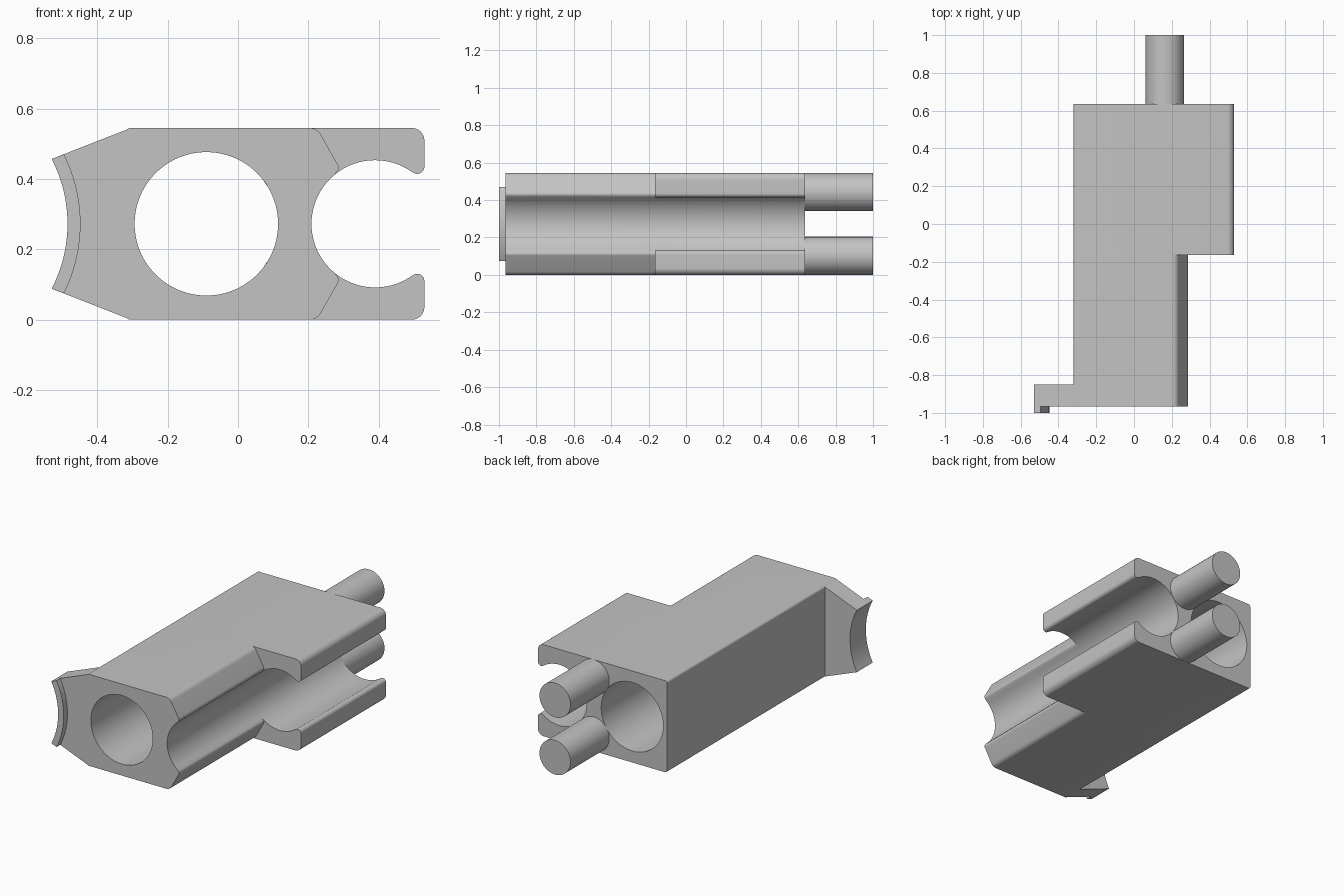
import bpy, bmesh
from math import sin, cos, radians
from mathutils import Vector

if "Cube" in bpy.data.objects:
    bpy.data.objects.remove(bpy.data.objects["Cube"])

HEIGHT = 0.545
MID = HEIGHT / 2
FRONT, STEP, BACK = -0.965, -0.165, 0.635

grey = bpy.data.materials.new("Grey plastic")
grey.use_nodes = True
grey.diffuse_color = (0.55, 0.55, 0.55, 1)
grey.node_tree.nodes["Principled BSDF"].inputs["Base Color"].default_value = grey.diffuse_color


def arc(cx, cz, r, start, end, steps):
    """Points along an arc, angles in degrees."""
    angles = [radians(start + (end - start) * i / steps) for i in range(steps + 1)]
    return [(cx + r * cos(a), cz + r * sin(a)) for a in angles]


def fillet(before, corner, after, r, steps=8):
    """Round one corner of an outline."""
    p = Vector(corner)
    u, v = (Vector(before) - p).normalized(), (Vector(after) - p).normalized()
    half = u.angle(v) / 2
    centre = p + (u + v).normalized() * r / sin(half)
    cut = r * cos(half) / sin(half)
    a, b = p + u * cut - centre, p + v * cut - centre
    return [tuple(centre + a.lerp(b, i / steps).normalized() * r) for i in range(steps + 1)]


def mirrored(upper):
    """Upper half of an outline reflected below the middle height, in reverse order."""
    return [(x, HEIGHT - z) for x, z in reversed(upper)]


def prism(name, outline, y0, y1, open_start=False):
    """Extrude an x-z outline along y."""
    bm = bmesh.new()
    face = bm.faces.new([bm.verts.new((x, y0, z)) for x, z in outline])
    moved = bmesh.ops.extrude_face_region(bm, geom=[face], use_keep_orig=True)["geom"]
    bmesh.ops.translate(bm, vec=(0, y1 - y0, 0),
                        verts=[g for g in moved if isinstance(g, bmesh.types.BMVert)])
    bmesh.ops.recalc_face_normals(bm, faces=bm.faces)
    if open_start:
        bmesh.ops.delete(bm, geom=[face], context='FACES_ONLY')
    mesh = bpy.data.meshes.new(name)
    bm.to_mesh(mesh)
    bm.free()
    mesh.materials.append(grey)
    ob = bpy.data.objects.new(name, mesh)
    bpy.context.collection.objects.link(ob)
    return ob


def combine(target, other, operation):
    """Apply a boolean and discard the second object."""
    mod = target.modifiers.new(operation.title(), 'BOOLEAN')
    mod.operation, mod.object, mod.solver = operation, other, 'EXACT'
    bpy.context.view_layer.objects.active = target
    bpy.ops.object.modifier_apply(modifier=mod.name)
    bpy.data.objects.remove(other)


def body_outline(right_upper, start):
    """Block outline with an open round channel on its right-hand edge."""
    left = fillet((0, HEIGHT), (-0.32, HEIGHT), (-0.32, 0), 0.014)
    upper = left[::-1] + right_upper
    channel = arc(0.39, MID, 0.181, start, 360 - start, (360 - 2 * start) // 5)
    return upper + channel + mirrored(upper)


# Front body with sloped channel edges
top, shoulder, lip = (0, HEIGHT), (0.225, HEIGHT), (0.29, 0.43)
mouth = arc(0.39, MID, 0.181, 130, 130, 1)[0]
slope = fillet(top, shoulder, lip, 0.035) + fillet(shoulder, lip, mouth, 0.018)
body = prism("body", body_outline(slope, 130), FRONT, STEP)

# Rear body with jaws wrapping round the channel
corner, tip = (0.53, HEIGHT), (0.53, 0.40)
mouth = arc(0.39, MID, 0.181, 55, 55, 1)[0]
jaw = fillet(top, corner, tip, 0.035) + fillet(corner, tip, mouth, 0.02)
rear = prism("rear_body", body_outline(jaw, 55), STEP, BACK)
combine(body, rear, 'UNION')

# Tapered front flange with a concave end
concave = arc(-0.885, MID, 0.40, 27.46, -27.46, 24)
flange = prism("flange", [(-0.305, HEIGHT)] + concave + [(-0.305, 0)], FRONT, -0.85)
combine(body, flange, 'UNION')

# Curved ridge on the flange
ridge = prism("ridge", concave + arc(-0.885, MID, 0.437, -26.9, 26.9, 24), -1, FRONT)
combine(body, ridge, 'UNION')

# Round bore through the whole length
bore = prism("bore_cutter", arc(-0.09, MID, 0.204, 0, 357, 119), -1.2, 1.2)
combine(body, bore, 'DIFFERENCE')

# Two rear pins
pins = [prism(name, arc(0.163, z, 0.102, 0, 354, 59), BACK, 1, open_start=True)
        for name, z in (("upper_pin", HEIGHT - 0.102), ("lower_pin", 0.102))]

for ob in [body] + pins:
    bpy.ops.object.select_all(action='DESELECT')
    ob.select_set(True)
    bpy.context.view_layer.objects.active = ob
    bpy.ops.object.shade_smooth_by_angle(angle=radians(30))
